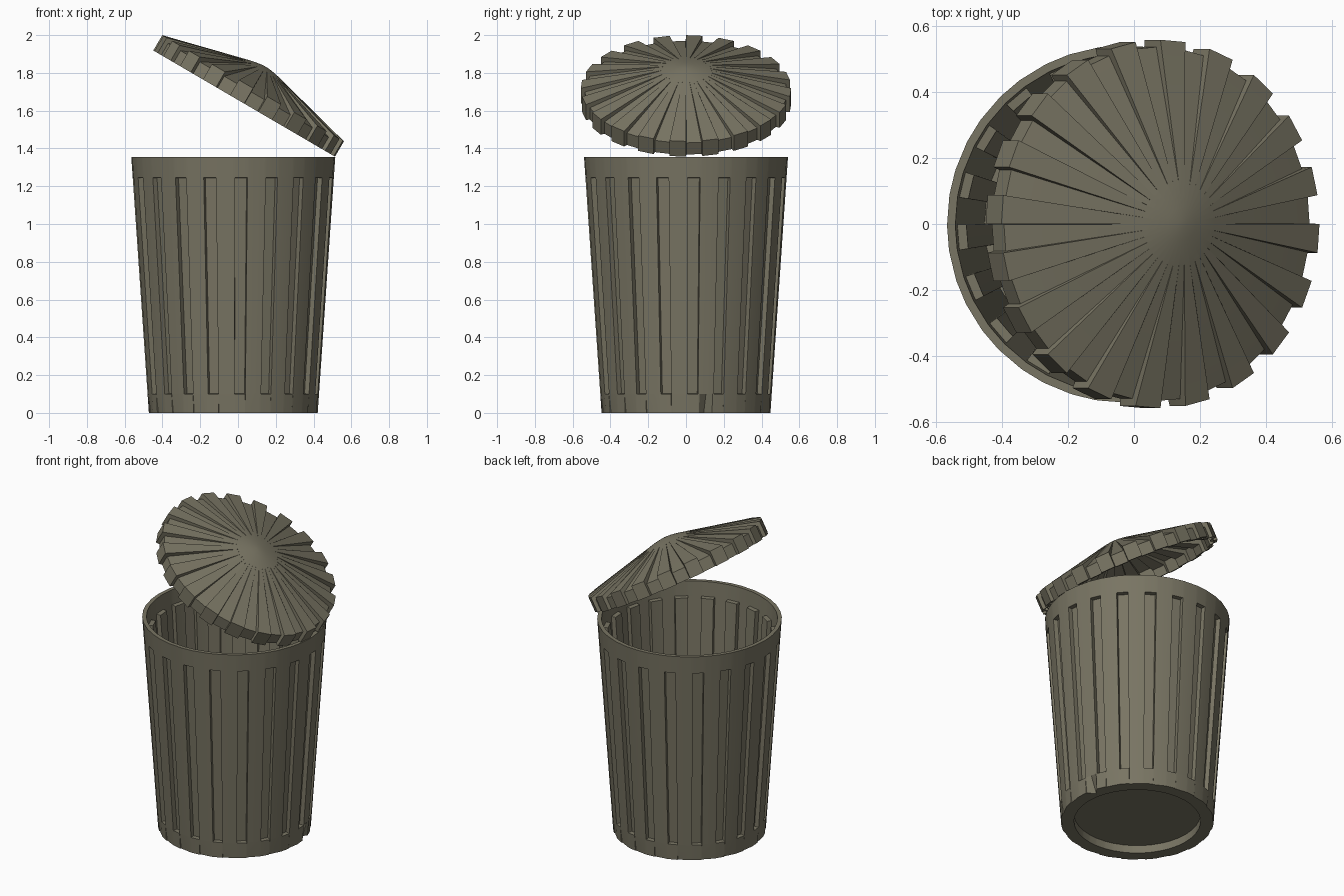
import bpy, bmesh, math
from mathutils import Matrix

if "Cube" in bpy.data.objects:
    bpy.data.objects.remove(bpy.data.objects["Cube"])

mat = bpy.data.materials.new("olive grey metal")
mat.diffuse_color = (0.19, 0.177, 0.125, 1)
mat.use_nodes = True
mat.node_tree.nodes["Principled BSDF"].inputs["Base Color"].default_value = mat.diffuse_color
N = 20                      # ribs around
STEP = 360 / N


def lathe(name, angles, rings, transform):
    """Loft rings, each a function of angle (degrees) and period giving (r, z); cap both ends."""
    bm = bmesh.new()
    loops = []
    for ring in rings:
        loop = []
        for k, a in angles:
            r, z = ring(a, k)
            t = math.radians(a + k * STEP)
            loop.append(bm.verts.new((r * math.cos(t), r * math.sin(t), z)))
        loops.append(loop)
    n = len(angles)
    for lo, hi in zip(loops, loops[1:]):
        for i in range(n):
            j = (i + 1) % n
            bm.faces.new((lo[i], lo[j], hi[j], hi[i]))
    bm.faces.new(loops[0])
    bm.faces.new(loops[-1])
    bmesh.ops.recalc_face_normals(bm, faces=bm.faces)
    bm.transform(transform)
    me = bpy.data.meshes.new(name)
    bm.to_mesh(me)
    bm.free()
    me.materials.append(mat)
    ob = bpy.data.objects.new(name, me)
    bpy.context.collection.objects.link(ob)
    bpy.ops.object.select_all(action='DESELECT')
    ob.select_set(True)
    bpy.context.view_layer.objects.active = ob
    bpy.ops.object.shade_smooth_by_angle(angle=math.radians(20))


# ---- can: tapered wall with pressed-in grooves, closed floor ----
H, WALL, DEPTH = 1.355, 0.025, 0.027


def wall_radius(z):
    return 0.447 + 0.093 * z / H


def plain(r, z):
    return lambda a, k: (r, z)


def foot(a, k):             # bottom edge is a 20-gon, with one dent
    r = wall_radius(0)
    if a == 13.5:
        return r - 0.045, 0.0
    return (r * math.cos(math.radians(9)) if 8 < a < 10 else r), 0.0


def outer(z, pressed):
    def f(a, k):
        r = wall_radius(z)
        if a == 13.5:
            r *= math.cos(math.radians(4.5))
        return (r - DEPTH if pressed and 0.95 < a < 8.05 else r), z
    return f


def inner(z, pressed):
    def f(a, k):
        r = wall_radius(z) - WALL
        return (r - DEPTH if pressed and 0.05 < a < 8.95 else r), z
    return f


can_angles = []
for k in range(N):
    for a in (0, 0.1, 0.9, 1.0, 8.0, 8.1, 8.9, 9.0):
        can_angles.append((k, a))
    if k == 0:
        can_angles.append((k, 13.5))

lathe("can_body", can_angles, [
    plain(0.37, 0.05), plain(0.37, 0.0), foot,
    outer(0.10, False), outer(0.102, True), outer(1.243, True),
    outer(1.245, False), outer(H, False),
    inner(H, False), inner(1.262, False), inner(1.26, True),
    inner(0.087, True), inner(0.085, False), inner(0.07, False),
], Matrix.Translation((-0.025, 0, 0)))

# ---- lid: shallow cone with alternating raised wedges, tilted on the rim ----
SINK, SHELL = 0.022, 0.02


def lid(r, z, dr=0.0, dz=0.0):
    def f(a, k):
        low = 0.1 < a < 8.9
        return (r - dr, z - dz) if low else (r, z)
    return f


lid_angles = [(k, a) for k in range(N) for a in (0, 0.2, 8.8, 9.0)]
RL = 0.557
lathe("lid", lid_angles, [
    lid(0.02, 0.206), lid(0.12, 0.187),
    lid(RL - SHELL, 0.094 - SHELL, SINK, SINK),
    lid(RL - SHELL, 0, SINK), lid(RL, 0, SINK),
    lid(RL, 0.094, SINK, SINK),
    lid(0.125, 0.204), lid(0.09, 0.213), lid(0.05, 0.221), lid(0.015, 0.226),
], Matrix.Translation((0.0325, 0, 1.6375)) @ Matrix.Rotation(math.radians(30.3), 4, 'Y'))
